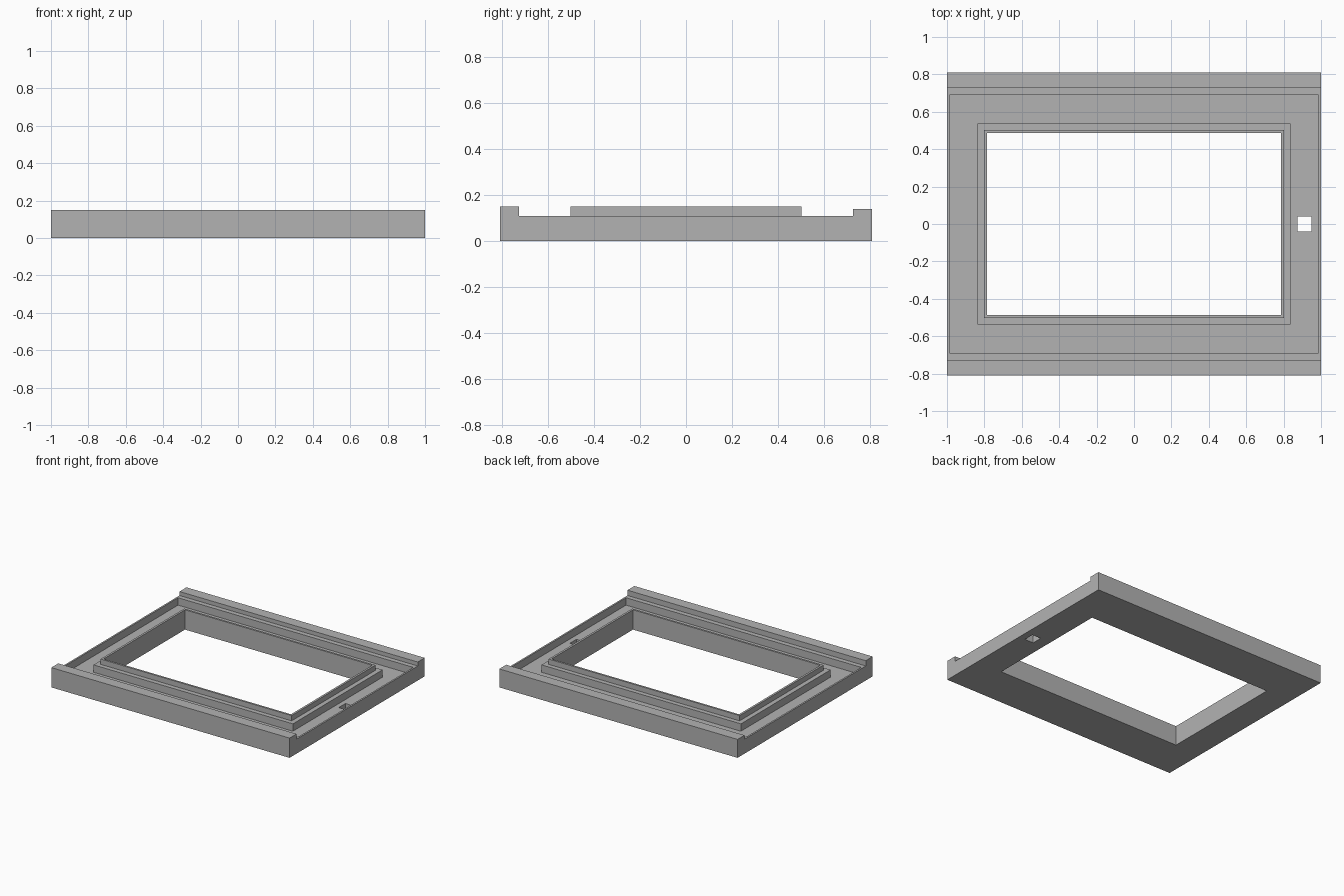
import bpy
import bmesh

if "Cube" in bpy.data.objects:
    bpy.data.objects.remove(bpy.data.objects["Cube"], do_unlink=True)

grey = bpy.data.materials.new("plain_grey")
grey.use_nodes = True
colour = (0.45, 0.45, 0.45, 1)
grey.diffuse_color = colour
grey.node_tree.nodes["Principled BSDF"].inputs["Base Color"].default_value = colour


def prism(name, outline, axis, start, end):
    """Extrude a closed outline along x or z."""
    bm = bmesh.new()
    if axis == "x":
        verts = [bm.verts.new((start, a, b)) for a, b in outline]
        shift = (end - start, 0, 0)
    else:
        verts = [bm.verts.new((a, b, start)) for a, b in outline]
        shift = (0, 0, end - start)
    face = bm.faces.new(verts)
    moved = bmesh.ops.extrude_face_region(bm, geom=[face], use_keep_orig=True)["geom"]
    bmesh.ops.translate(bm, vec=shift, verts=[v for v in moved if isinstance(v, bmesh.types.BMVert)])
    bmesh.ops.recalc_face_normals(bm, faces=bm.faces[:])
    mesh = bpy.data.meshes.new(name)
    bm.to_mesh(mesh)
    bm.free()
    mesh.materials.append(grey)
    obj = bpy.data.objects.new(name, mesh)
    bpy.context.collection.objects.link(obj)
    return obj


def block(name, half_x, half_y, bottom, top, x=0):
    outline = [(x - half_x, -half_y), (x + half_x, -half_y),
               (x + half_x, half_y), (x - half_x, half_y)]
    return prism(name, outline, "z", bottom, top)


def combine(target, other, operation):
    """Apply a boolean and discard the helper."""
    other.hide_render = True
    mod = target.modifiers.new(operation.lower(), "BOOLEAN")
    mod.operation = operation
    mod.solver = "EXACT"
    mod.object = other
    bpy.context.view_layer.objects.active = target
    bpy.ops.object.modifier_apply(modifier=mod.name)
    bpy.data.objects.remove(other, do_unlink=True)


edge, rail, ledge, floor = 0.81, 0.727, 0.11, 0.054
front_top, back_top = 0.15, 0.14

# Base slab with a rail along the front and a lower rail along the back
frame = prism("frame", [(-edge, 0), (edge, 0), (edge, back_top), (rail, back_top),
                        (rail, ledge), (-rail, ledge), (-rail, front_top),
                        (-edge, front_top)], "x", -1, 1)

# Sunken channel running around the raised inner step
channel = block("channel_cutter", 0.987, 0.691, floor, 0.3)
combine(channel, block("step_core", 0.837, 0.537, 0.01, 0.4), "DIFFERENCE")
combine(frame, channel, "DIFFERENCE")

# Thin raised rim around the window
combine(frame, block("inner_rim", 0.802, 0.502, 0.08, front_top), "UNION")

# Window opening and the small slot in the side channel
combine(frame, block("window_cutter", 0.786, 0.487, -0.1, 0.3), "DIFFERENCE")
combine(frame, block("slot_cutter", 0.037, 0.04, -0.1, 0.3, x=0.911), "DIFFERENCE")
